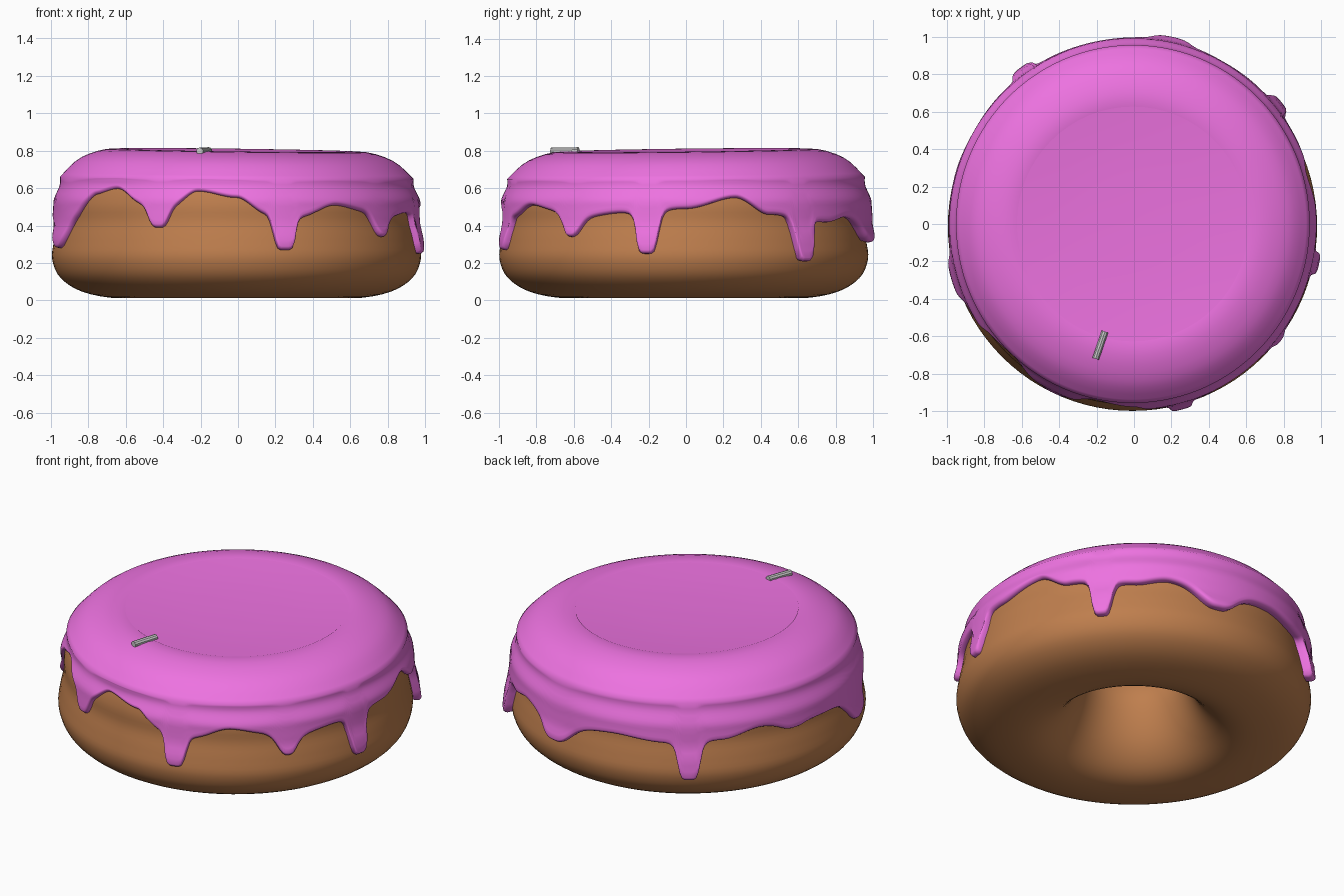
import bpy, bmesh, math
from mathutils import Vector

if "Cube" in bpy.data.objects:
    bpy.data.objects.remove(bpy.data.objects["Cube"])


def material(name, color):
    m = bpy.data.materials.new(name)
    m.diffuse_color = (*color, 1)
    m.use_nodes = True
    m.node_tree.nodes["Principled BSDF"].inputs["Base Color"].default_value = m.diffuse_color
    return m


def spline(p0, p1, p2, p3, t):
    return [0.5 * (2 * b + (c - a) * t + (2 * a - 5 * b + 4 * c - d) * t * t
            + (3 * b - a - 3 * c + d) * t ** 3) for a, b, c, d in zip(p0, p1, p2, p3)]


def smooth(points, closed, steps=4):
    n, out = len(points), []
    pick = (lambda i: points[i % n]) if closed else (lambda i: points[max(0, min(n - 1, i))])
    for i in range(n if closed else n - 1):
        out += [spline(pick(i - 1), pick(i), pick(i + 1), pick(i + 2), s / steps) for s in range(steps)]
    return out if closed else out + [list(points[-1])]


def lathe(name, profile_at, segments, mat, place, closed=False, cap=False):
    """Sweep a profile that may vary with the angle in degrees."""
    bm = bmesh.new()
    rings = []
    for s in range(segments):
        deg = 360 * s / segments
        a = math.radians(deg)
        rings.append([bm.verts.new(place(r * math.cos(a), r * math.sin(a), z))
                      for r, z in profile_at(deg)])
    rows = len(rings[0])
    for s in range(segments):
        p, q = rings[s], rings[(s + 1) % segments]
        for i in range(rows if closed else rows - 1):
            j = (i + 1) % rows
            bm.faces.new((p[i], p[j], q[j], q[i]))
    if cap:
        bm.faces.new([ring[0] for ring in rings])
    bmesh.ops.recalc_face_normals(bm, faces=bm.faces)
    me = bpy.data.meshes.new(name)
    bm.to_mesh(me)
    bm.free()
    me.polygons.foreach_set("use_smooth", [True] * len(me.polygons))
    me.materials.append(mat)
    ob = bpy.data.objects.new(name, me)
    bpy.context.collection.objects.link(ob)
    return ob


def interp(keys, x):
    for (a, u), (b, v) in zip(keys, keys[1:]):
        if a <= x <= b:
            t = (x - a) / (b - a)
            return u + (v - u) * t * t * (3 - 2 * t)
    return keys[-1][1] if x > keys[-1][0] else keys[0][1]


brown = material("baked_dough", (0.52, 0.21, 0.075))
pink = material("pink_icing", (0.85, 0.17, 0.75))

# Dough ring
DOUGH = [(.63, .012), (.82, .045), (.94, .12), (.985, .22), (.975, .32), (.955, .42),
         (.952, .52), (.915, .63), (.82, .72), (.65, .77), (.48, .72), (.35, .60),
         (.29, .45), (.31, .30), (.38, .15), (.49, .045)]
dough_loop = smooth(DOUGH, True)
lathe("dough", lambda d: dough_loop, 96, brown,
      lambda x, y, z: (x - .008, y - .012, z), closed=True)

# Icing edge: gentle base height plus drips (angle, tip height, half width, steepness)
BASE = [(0, .49), (16, .55), (27, .46), (50, .42), (62, .46), (100, .455), (117, .43),
        (137, .44), (151, .49), (175, .45), (208, .50), (218, .58), (227, .60), (238, .53),
        (250, .53), (257, .585), (270, .55), (279, .47), (291, .45), (303, .51),
        (313, .49), (330, .46), (340, .47), (360, .49)]
DRIPS = [(39, .21, 3.5, 6), (78, .31, 8, 3), (126, .22, 3.8, 6), (163, .43, 6, 3),
         (197, .28, 8, 3), (244.5, .39, 4, 4), (285, .27, 3.7, 6), (322, .34, 4, 3),
         (348, .25, 3.6, 6)]
OUTER = [(z, r) for r, z in DOUGH[3:8]]


def edge_height(deg):
    base = interp(BASE, deg)
    z = base
    for a, tip, w, e in DRIPS:
        u = abs((deg - a + 180) % 360 - 180) / w
        z -= (base - tip) / (1 + u ** e)
    return z


def icing_profile(deg):
    inner = .53 + .035 * math.sin(math.radians(3 * deg + 40))
    pts = smooth([(.335, inner - .01), (.305, inner), (.325, .615), (.465, .745), (.65, .803),
                  (.83, .757), (.945, .655)], False)
    low = edge_height(deg) + .02
    for i in range(1, 13):
        z = .655 + (low - .655) * i / 12
        bulge = .008 * max(0, min(1, (.5 - z) / .2))
        pts.append((interp(OUTER, z) + .029 + bulge * (1 if i > 7 else .6), z))
    r = pts[-1][0]
    for k in (30, 60, 90):
        a = math.radians(k)
        pts.append((r - .025 * (1 - math.cos(a)), low - .02 * math.sin(a)))
    pts.append((r - .06, low - .012))
    return pts


def tilt(x, y, z):
    k = max(0, z - .5) / .3
    return (x - .006, y * 1.012, z + k * (.012 * y - .013 * x))


lathe("icing", icing_profile, 480, pink, tilt)

# Sunken skin of icing closing the hole on top
lathe("icing_top", lambda d: [(.02, .782), (.25, .784), (.45, .791), (.62, .803)], 64, pink,
      tilt, cap=True)

# Single sprinkle
a, b = Vector((-.155, -.575, .80)), Vector((-.205, -.72, .798))
bpy.ops.mesh.primitive_cylinder_add(vertices=10, radius=.019, depth=(b - a).length,
                                    location=(a + b) / 2)
sprinkle = bpy.context.object
sprinkle.name = "sprinkle"
sprinkle.rotation_euler = (b - a).to_track_quat('Z', 'Y').to_euler()
bpy.ops.object.shade_smooth_by_angle()
